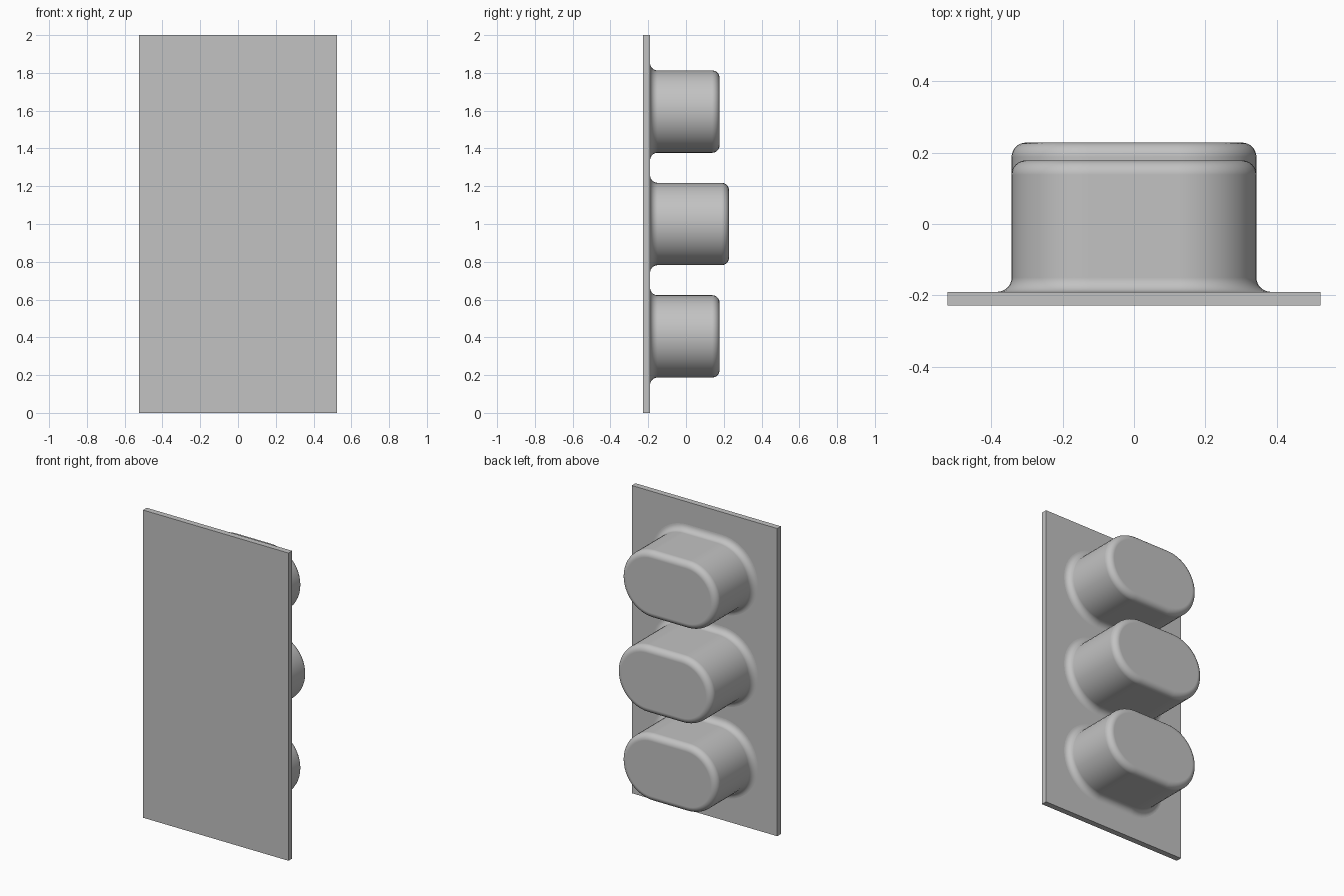
import bpy, bmesh
from math import sin, cos, pi

cube = bpy.data.objects.get("Cube")
if cube:
    bpy.data.objects.remove(cube, do_unlink=True)

grey = bpy.data.materials.new("plain grey")
grey.use_nodes = True
colour = (0.54, 0.54, 0.54, 1)
grey.diffuse_color = colour
grey.node_tree.nodes["Principled BSDF"].inputs["Base Color"].default_value = colour

WIDTH, HEIGHT = 1.046, 2.0
FRONT, BACK = -0.228, -0.19
RADIUS, STRAIGHT = 0.218, 0.125   # end radius and half length of the straight run
FILLET = 0.04


def add_object(name, bm):
    bmesh.ops.recalc_face_normals(bm, faces=bm.faces)
    mesh = bpy.data.meshes.new(name)
    bm.to_mesh(mesh)
    bm.free()
    mesh.materials.append(grey)
    obj = bpy.data.objects.new(name, mesh)
    bpy.context.collection.objects.link(obj)
    return obj


def stadium(bm, radius, y, z, steps=24):
    """Ring of vertices around a slot shape lying in the xz plane."""
    ring = []
    for side in (1, -1):
        for i in range(steps + 1):
            a = -pi / 2 + pi * i / steps
            ring.append(bm.verts.new((side * (STRAIGHT + radius * cos(a)),
                                      y, z + side * radius * sin(a))))
    return ring


def boss(name, z, top, steps=8):
    # Profile: flared foot, straight wall, rounded rim
    arc = [pi / 2 * i / steps for i in range(steps + 1)]
    profile = [(RADIUS + FILLET * (1 - sin(a)), BACK + FILLET * (1 - cos(a))) for a in arc]
    profile += [(RADIUS - FILLET * (1 - cos(a)), top - FILLET * (1 - sin(a))) for a in arc]
    bm = bmesh.new()
    rings = [stadium(bm, r, y, z) for r, y in profile]
    for low, high in zip(rings, rings[1:]):
        for i in range(len(low)):
            j = (i + 1) % len(low)
            bm.faces.new((low[i], low[j], high[j], high[i]))
    bm.faces.new(rings[-1])
    obj = add_object(name, bm)
    bpy.ops.object.select_all(action='DESELECT')
    obj.select_set(True)
    bpy.context.view_layer.objects.active = obj
    bpy.ops.object.shade_smooth_by_angle()
    # Keep the end cap and walls flat next to the rounded rim
    obj.modifiers.new("flat cap shading", 'WEIGHTED_NORMAL').keep_sharp = True


# Back plate
bm = bmesh.new()
bmesh.ops.create_cube(bm, size=1)
for v in bm.verts:
    v.co = (v.co.x * WIDTH, FRONT if v.co.y < 0 else BACK, (v.co.z + 0.5) * HEIGHT)
add_object("plate", bm)

# Three rounded bosses, the middle one taller
boss("upper_boss", 1.595, 0.178)
boss("middle_boss", 1.0, 0.228)
boss("lower_boss", 0.405, 0.178)
